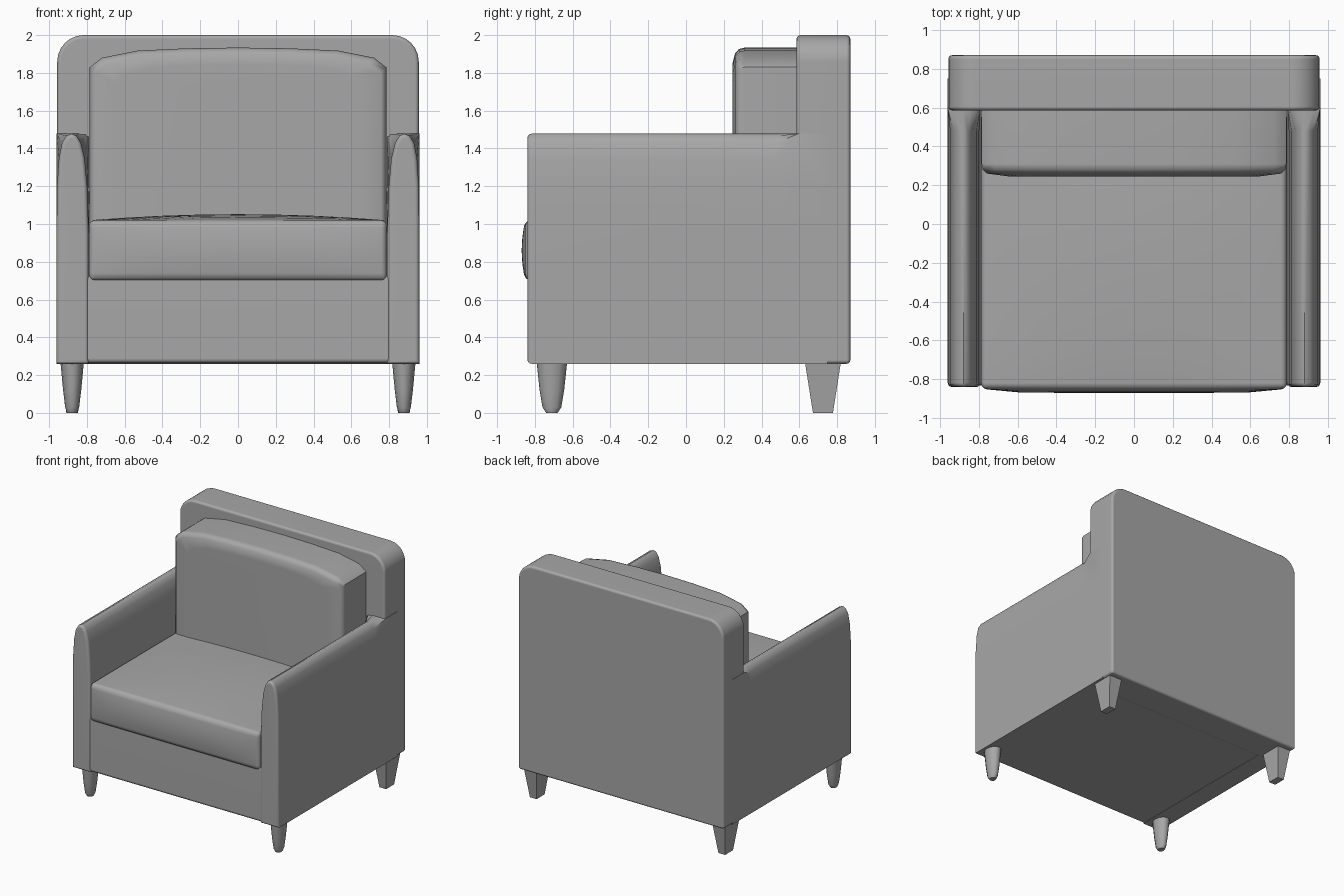
import bpy, bmesh, math
from mathutils import Vector

if "Cube" in bpy.data.objects:
    bpy.data.objects.remove(bpy.data.objects["Cube"])

GREY = (0.39, 0.39, 0.39, 1)
fabric = bpy.data.materials.new("grey upholstery")
fabric.use_nodes = True
fabric.diffuse_color = GREY
fabric.node_tree.nodes["Principled BSDF"].inputs["Base Color"].default_value = GREY


def finish(name, bm, bevel=0, front_only=False, mirror=False):
    """Round the sharp edges, then make a smooth shaded object."""
    bmesh.ops.recalc_face_normals(bm, faces=bm.faces)
    sharp = [e for e in bm.edges if e.calc_face_angle(0) > math.radians(50)]
    if front_only:
        front = min(v.co.y for v in bm.verts)
        sharp = [e for e in sharp if all(v.co.y < front + 0.001 for v in e.verts)]
    if bevel:
        bmesh.ops.bevel(bm, geom=sharp, offset=bevel, segments=3, profile=0.5,
                        affect='EDGES', clamp_overlap=False)
    mesh = bpy.data.meshes.new(name)
    bm.to_mesh(mesh)
    bm.free()
    mesh.materials.append(fabric)
    obj = bpy.data.objects.new(name, mesh)
    bpy.context.collection.objects.link(obj)
    bpy.ops.object.select_all(action='DESELECT')
    obj.select_set(True)
    bpy.context.view_layer.objects.active = obj
    bpy.ops.object.shade_smooth_by_angle(angle=math.radians(40))
    if mirror:
        obj.modifiers.new("Mirror", 'MIRROR')
    obj.modifiers.new("Weighted Normal", 'WEIGHTED_NORMAL').keep_sharp = True
    return obj


def loft(name, sections, **options):
    """Skin a row of matching closed sections and cap both ends."""
    bm = bmesh.new()
    rings = [[bm.verts.new(p) for p in s] for s in sections]
    count = len(rings[0])
    for a, b in zip(rings, rings[1:]):
        for i in range(count):
            j = (i + 1) % count
            bm.faces.new((a[i], a[j], b[j], b[i]))
    bm.faces.new(rings[0])
    bm.faces.new(rings[-1])
    return finish(name, bm, **options)


def at_y(profile, y):
    return [Vector((x, y, z)) for x, z in profile]


def mirrored(half):
    """Complete a right half outline that runs from bottom to top centre."""
    return half + [(-x, z) for x, z in reversed(half) if x > 0]


# Back panel with rounded top corners
R = 0.14
corner = [(0.957 - R + R * math.cos(t * math.pi / 12), 2 - R + R * math.sin(t * math.pi / 12))
          for t in range(7)]
panel = mirrored([(0.957, 0.26)] + corner)
loft("back_panel", [at_y(panel, 0.585), at_y(panel, 0.87)], bevel=0.02)

# Arms with a narrowed rounded top that flares into the back panel
arm = [(0.79, 0.26), (0.79, 0.95), (0.798, 1.2), (0.812, 1.35), (0.832, 1.43),
       (0.855, 1.467), (0.88, 1.478), (0.908, 1.467), (0.932, 1.43),
       (0.948, 1.35), (0.958, 1.2), (0.96, 1.0), (0.96, 0.26)]
flare = [(min(0.96, max(0.79, 0.877 + (x - 0.877) * 1.7)), 1.48 if z > 1.3 else z)
         for x, z in arm]
loft("arm", [at_y(arm, -0.84), at_y(arm, 0.48), at_y(flare, 0.6), at_y(flare, 0.75)],
     bevel=0.022, front_only=True, mirror=True)

# Base frame under the seat
base = [(-0.82, 0.263), (0.82, 0.263), (0.82, 0.73), (-0.82, 0.73)]
loft("seat_base", [at_y(base, -0.832), at_y(base, 0.7)], bevel=0.025)

# Seat cushion with crowned top and puffed front
bm = bmesh.new()
bmesh.ops.create_cube(bm, size=2)
bmesh.ops.subdivide_edges(bm, edges=bm.edges[:], cuts=7, use_grid_fill=True)
for v in bm.verts:
    u, w, h = v.co
    v.co = Vector((u * 0.788, -0.135 + w * 0.715, 0.86 + h * 0.16))
    if h > 0.99:
        v.co.z += 0.032 * (1 - u * u) * (1 - w * w)
    if w < -0.99:
        v.co.y -= 0.02 * (1 - h * h) * (1 - u ** 8)
finish("seat_cushion", bm, bevel=0.03)

# Back cushion with arched top and softened front
half = [(0.785, 0.95), (0.785, 1.83), (0.72, 1.88), (0.53, 1.918), (0.27, 1.93), (0, 1.934)]
arch = mirrored(half)


def cushion_slice(y, widen, drop):
    return at_y([(x * widen, z - drop if z > 1 else z) for x, z in arch], y)


loft("back_cushion", [cushion_slice(0.6, 1, 0), cushion_slice(0.31, 1, 0),
                      cushion_slice(0.28, 0.993, 0.008), cushion_slice(0.26, 0.965, 0.03),
                      cushion_slice(0.245, 0.82, 0.09)])


# Legs: rounded tapering front pair, square tapering rear pair
def leg(name, rows, y, sides, turn):
    rings = [[Vector((0.878 + rx * math.cos(turn + i * math.tau / sides),
                      y + ry * math.sin(turn + i * math.tau / sides), z))
              for i in range(sides)] for z, rx, ry in rows]
    loft(name, rings, mirror=True)


leg("front_leg", [(0.28, 0.063, 0.082), (0.12, 0.048, 0.065), (0.03, 0.037, 0.05),
                  (0, 0.027, 0.03)], -0.71, 12, 0)
D = math.sqrt(2)
leg("rear_leg", [(0.28, 0.063 * D, 0.097 * D), (0, 0.031 * D, 0.053 * D)], 0.725, 4, math.pi / 4)
